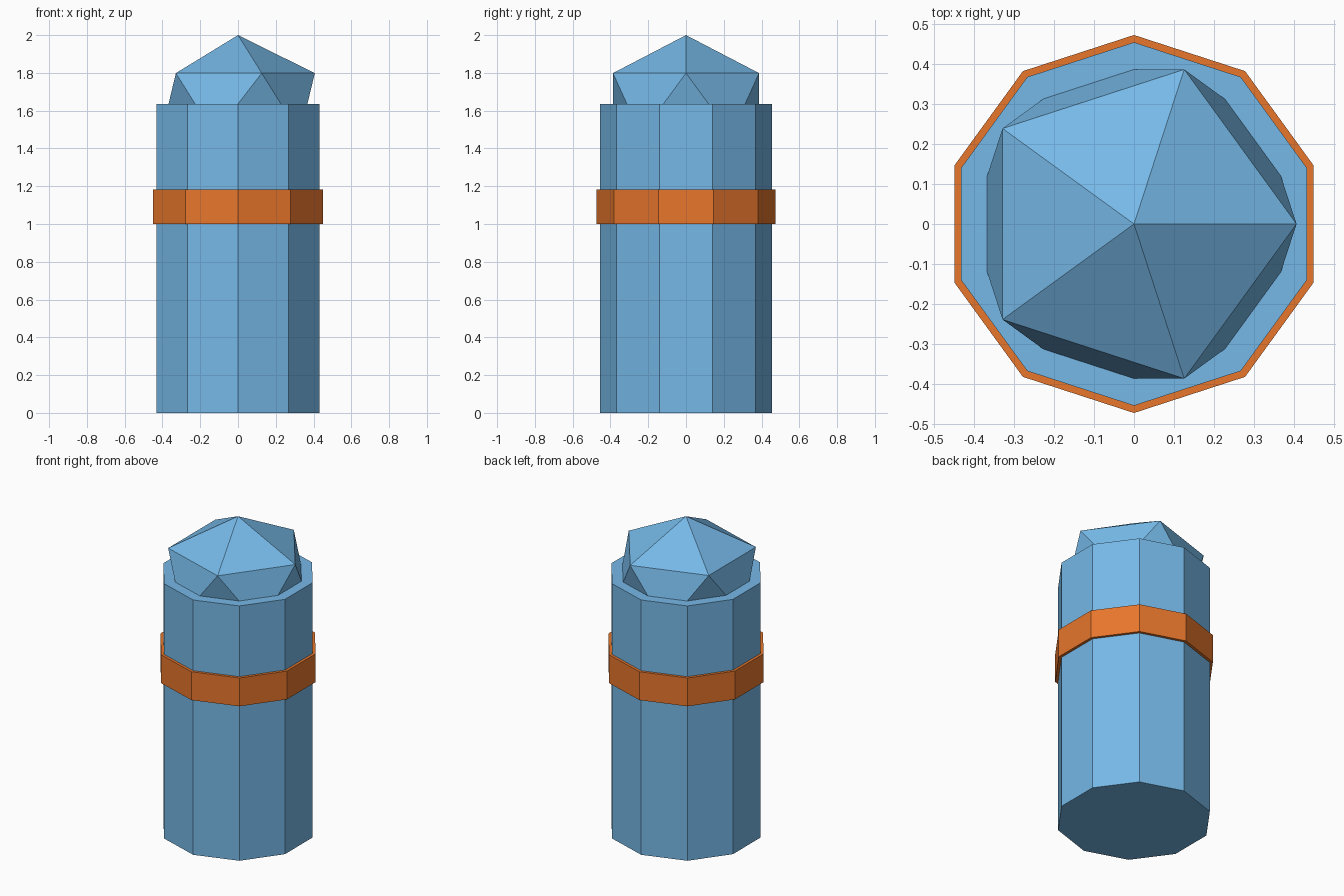
import bpy

if "Cube" in bpy.data.objects:
    bpy.data.objects.remove(bpy.data.objects["Cube"])

SIDES = 10
RADIUS = 0.4545
BODY_TOP = 1.636


def material(name, color):
    mat = bpy.data.materials.new(name)
    mat.diffuse_color = color
    mat.use_nodes = True
    mat.node_tree.nodes["Principled BSDF"].inputs["Base Color"].default_value = mat.diffuse_color
    return mat


def prism(name, radius, z0, z1, mat):
    bpy.ops.mesh.primitive_cylinder_add(
        vertices=SIDES, radius=radius, depth=z1 - z0, location=(0, 0, (z0 + z1) / 2))
    obj = bpy.context.object
    obj.name = name
    obj.data.materials.append(mat)
    return obj


blue = material("blue", (0.18, 0.48, 0.8, 1))
orange = material("orange", (0.8, 0.18, 0.025, 1))

# Ten-sided body and the slightly wider band around it
prism("body", RADIUS, 0, BODY_TOP, blue)
prism("band", 0.4727, 1.0, 1.182, orange)

# Faceted cap: flattened icosahedron sunk halfway into the body
bpy.ops.mesh.primitive_ico_sphere_add(subdivisions=1, radius=RADIUS, location=(0, 0, BODY_TOP))
cap = bpy.context.object
cap.name = "cap"
cap.scale.z = (2 - BODY_TOP) / RADIUS
cap.data.materials.append(blue)
bpy.ops.object.transform_apply(location=False, rotation=False, scale=True)
